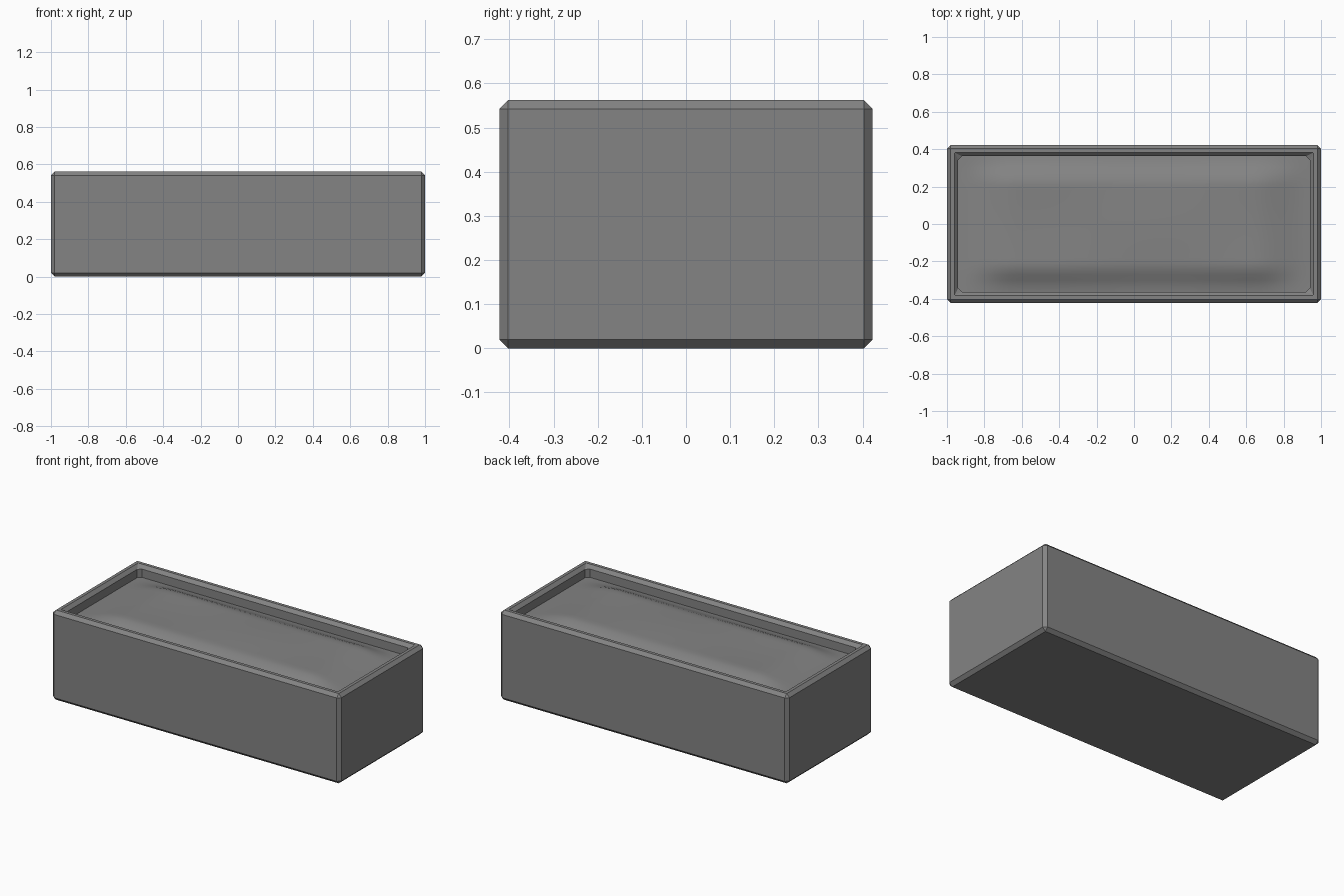
import bpy, bmesh, math

if "Cube" in bpy.data.objects:
    bpy.data.objects.remove(bpy.data.objects["Cube"])

LENGTH, WIDTH, HEIGHT = 2.0, 0.845, 0.562
WALL, CHAMFER = 0.06, 0.02

dark = bpy.data.materials.new("dark_grey")
dark.diffuse_color = (0.23, 0.23, 0.23, 1)
dark.use_nodes = True
dark.node_tree.nodes["Principled BSDF"].inputs["Base Color"].default_value = dark.diffuse_color


def make_object(name, bm):
    mesh = bpy.data.meshes.new(name)
    bm.to_mesh(mesh)
    bm.free()
    mesh.materials.append(dark)
    obj = bpy.data.objects.new(name, mesh)
    bpy.context.collection.objects.link(obj)
    return obj


def ramp(t):
    t = max(0.0, min(1.0, t))
    return t * t * (3 - 2 * t)


# Planter box: block with the top inset and pushed down, all edges chamfered
bm = bmesh.new()
bmesh.ops.create_cube(bm, size=1)
for v in bm.verts:
    v.co = (v.co.x * LENGTH, v.co.y * WIDTH, (v.co.z + 0.5) * HEIGHT)
bm.normal_update()
top = max(bm.faces, key=lambda f: f.calc_center_median().z)
bmesh.ops.inset_region(bm, faces=[top], thickness=WALL, use_even_offset=True)
floor = bmesh.ops.extrude_discrete_faces(bm, faces=[top])["faces"][0]
bmesh.ops.translate(bm, verts=floor.verts, vec=(0, 0, WALL - HEIGHT))
# The flat rim has diagonal seams at its corners; only real corners are chamfered
bm.normal_update()
sharp = [e for e in bm.edges if e.calc_face_angle(0) > math.radians(30)]
bmesh.ops.bevel(bm, geom=sharp, offset=CHAMFER, segments=1, profile=0.5,
                affect='EDGES', clamp_overlap=True)
make_object("planter_box", bm)

# Soil: gently mounded sheet that fills the box just below the rim
bm = bmesh.new()
bmesh.ops.create_grid(bm, x_segments=48, y_segments=24, size=0.5)
half_x, half_y = LENGTH / 2 - WALL, WIDTH / 2 - WALL
for v in bm.verts:
    x, y = v.co.x * 2 * half_x, v.co.y * 2 * half_y
    mound = ramp((half_x - abs(x)) / 0.30) * ramp((half_y - abs(y)) / 0.15)
    ripple = 0.003 * math.sin(5 * x + 1) * math.cos(9 * y)
    v.co = (x, y, 0.49 + mound * (0.045 + ripple))
for f in bm.faces:
    f.smooth = True
make_object("soil", bm)
